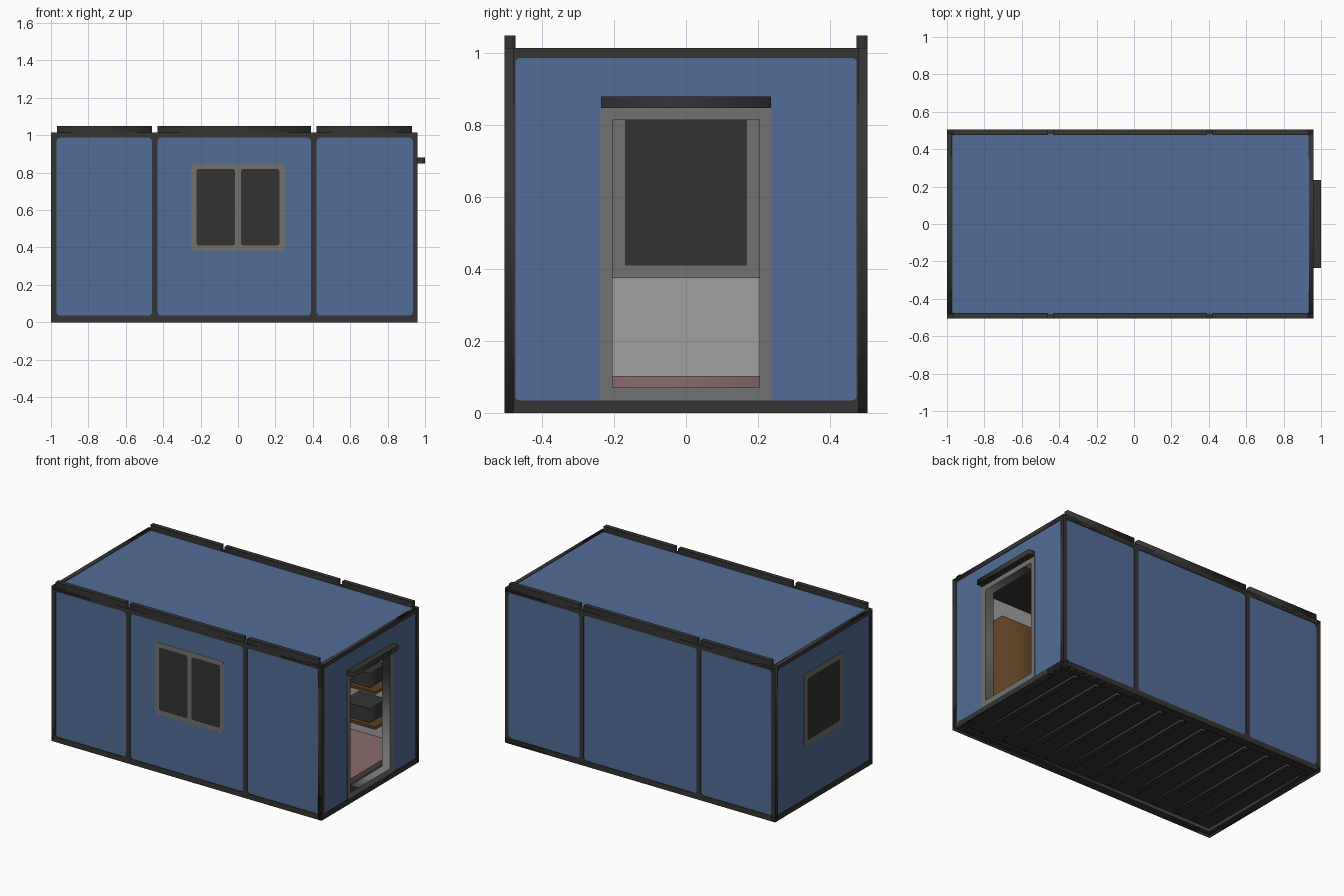
import bpy, math
from mathutils import Matrix, Vector

if "Cube" in bpy.data.objects:
    bpy.data.objects.remove(bpy.data.objects["Cube"], do_unlink=True)


def material(name, r, g, b):
    m = bpy.data.materials.new(name)
    m.use_nodes = True
    m.diffuse_color = (r, g, b, 1)
    m.node_tree.nodes["Principled BSDF"].inputs["Base Color"].default_value = (r, g, b, 1)
    return m


BLUE = material("blue panel", .085, .153, .31)
DARK = material("dark steel", .035, .035, .035)
GLASS = material("dark glass", .033, .033, .033)
GREY = material("grey trim", .17, .17, .17)
WALL = material("light grey lining", .35, .35, .35)
PINK = material("pink floor", .26, .15, .15)
BROWN = material("brown wood", .11, .05, .017)

# Local u, v and normal directions for plates facing along each axis
AXES = {
    "x": ((0, 1, 0), (0, 0, 1), (1, 0, 0)),
    "y": ((1, 0, 0), (0, 0, 1), (0, -1, 0)),
    "z": ((1, 0, 0), (0, 1, 0), (0, 0, 1)),
}


def rounded(u0, u1, v0, v1, r=0):
    """Outline of a rectangle with rounded corners."""
    if r == 0:
        return [(u0, v0), (u1, v0), (u1, v1), (u0, v1)]
    pts = []
    corners = [(u1 - r, v1 - r), (u0 + r, v1 - r), (u0 + r, v0 + r), (u1 - r, v0 + r)]
    for i, (cu, cv) in enumerate(corners):
        for k in range(5):
            t = (i + k / 4) * math.pi / 2
            pts.append((cu + r * math.cos(t), cv + r * math.sin(t)))
    return pts


def plate(name, mat, axis, a, b, *loops):
    """Flat plate from a to b along an axis; loops after the first are holes."""
    curve = bpy.data.curves.new(name, "CURVE")
    curve.dimensions = "2D"
    curve.fill_mode = "BOTH"
    curve.extrude = abs(b - a) / 2
    for loop in loops:
        s = curve.splines.new("POLY")
        s.points.add(len(loop) - 1)
        for p, (u, v) in zip(s.points, loop):
            p.co = (u, v, 0, 1)
        s.use_cyclic_u = True
    temp = bpy.data.objects.new(name + " outline", curve)
    bpy.context.collection.objects.link(temp)
    deps = bpy.context.evaluated_depsgraph_get()
    mesh = bpy.data.meshes.new_from_object(temp.evaluated_get(deps))
    bpy.data.objects.remove(temp, do_unlink=True)
    bpy.data.curves.remove(curve)
    turn = Matrix(AXES[axis]).transposed().to_4x4()
    offset = Vector([(a + b) / 2 if c == axis else 0 for c in "xyz"])
    mesh.transform(Matrix.Translation(offset) @ turn)
    mesh.materials.clear()
    mesh.materials.append(mat)
    obj = bpy.data.objects.new(name, mesh)
    bpy.context.collection.objects.link(obj)
    return obj


def box(name, mat, x0, x1, y0, y1, z0, z1):
    return plate(name, mat, "z", z0, z1, rounded(x0, x1, y0, y1))


L, R, W, H = -1, .96, .505, 1.015      # cabin ends, half width, height
BAYS = [(-.97, -.46), (-.43, .39), (.42, .935)]
LOW, TOP = .035, .987

# Long sides: steel frame, blue panels, inner lining, roof rails
for side, s in (("front", -1), ("back", 1)):
    holes = [rounded(a, b, LOW, TOP, .02) for a, b in BAYS]
    plate(side + "_frame", DARK, "y", s * (W - .025), s * W, rounded(L, R, 0, H), *holes)
    for i, (a, b) in enumerate(BAYS):
        plate(f"{side}_panel_{i}", BLUE, "y", s * (W - .02), s * (W - .004),
              rounded(a, b, LOW, TOP, .02))
        rail = [(-.968, -.46), (-.43, .39), (.42, .93)][i]
        box(f"{side}_roof_rail_{i}", DARK, *rail, *sorted((s * (W - .03), s * W)), H, 1.05)
    plate(side + "_lining", WALL, "y", s * .472, s * .479, rounded(-.97, .93, .03, .98))

# Front window with two panes
panes = [rounded(a, b, .41, .82, .015) for a, b in ((-.222, -.015), (.015, .222))]
plate("front_window_frame", GREY, "y", -.503, -.49, rounded(-.25, .25, .38, .85, .02), *panes)
plate("front_window_glass", GLASS, "y", -.5022, -.49, rounded(-.23, .23, .4, .83))

# Left end: frame, panel, lining and a single window on both faces
end_rect = rounded(-.475, .475, LOW, TOP, .012)
outer = rounded(-W, W, 0, H)
plate("rear_end_frame", DARK, "x", L, L + .025, outer, end_rect)
plate("rear_end_panel", BLUE, "x", L + .004, L + .02, end_rect)
plate("rear_end_lining", WALL, "x", L + .026, L + .032, rounded(-.48, .48, .03, .98))
pane = rounded(-.17, .17, .41, .815, .02)
rim = rounded(-.205, .205, .375, .85, .02)
plate("end_window_frame", GREY, "x", L + .001, L + .015, rim, pane)
plate("end_window_glass", GLASS, "x", L + .002, L + .01, rounded(-.19, .19, .39, .83))
plate("inner_window_frame", GREY, "x", L + .03, L + .04, rounded(-.25, .25, .375, .85),
      rounded(-.17, .17, .41, .815))
plate("inner_window_glass", GLASS, "x", L + .03, L + .036, rounded(-.19, .19, .39, .83))

# Door end: frame, panel and lining around an open doorway
opening = rounded(-.205, .205, .07, .815)
cut = rounded(-.22, .22, .05, .83)
plate("door_end_frame", DARK, "x", R - .025, R, outer, end_rect)
plate("door_end_panel", BLUE, "x", R - .02, R - .004, end_rect, cut)
plate("door_end_lining", WALL, "x", R - .033, R - .027, rounded(-.48, .48, .03, .98), cut)
plate("door_frame", GREY, "x", R - .06, R - .001, rounded(-.238, .238, LOW, .85), opening)
box("door_canopy", DARK, R - .01, 1, -.236, .236, .848, .88)

# Roof
roof_rect = rounded(-.97, .935, -.48, .48, .015)
plate("roof_frame", DARK, "z", H - .02, H, rounded(L, R, -W, W), roof_rect)
plate("roof_panel", BLUE, "z", H - .018, H - .003, roof_rect)
box("ceiling", DARK, -.98, .94, -.49, .49, .98, .99)

# Floor, underside deck, joists and fixings
box("floor", PINK, -.96, .89, -.475, .475, .07, .103)
box("underside_deck", DARK, -.98, .94, -.49, .49, .022, .035)
plate("base_frame", DARK, "z", 0, .03, rounded(L, R, -W, W), rounded(-.95, .91, -.45, .45))
JOISTS = 11
step = 1.78 / JOISTS
for i in range(JOISTS):
    x = -.91 + step * (i + .5)
    box(f"joist_{i}", DARK, x - .018, x + .018, -.42, .42, .006, .024)
    for k in range(5):
        y = (k - 2) * .18
        box(f"fixing_{i}_{k}", BROWN, x + .06, x + .07, y - .006, y + .006, .018, .024)

# Shelves with storage boxes along the back wall
for i, z in enumerate((.27, .5, .7)):
    box(f"shelf_{i}", BROWN, -.3, .82, .25, .474, z, z + .018)
    for k in range(4):
        x = -.25 + k * .27
        box(f"storage_box_{i}_{k}", DARK, x, x + .2, .28, .45, z + .018, z + .11)

# Cupboard by the front wall
box("cupboard", BROWN, .35, .82, -.473, -.22, .1, .7)
